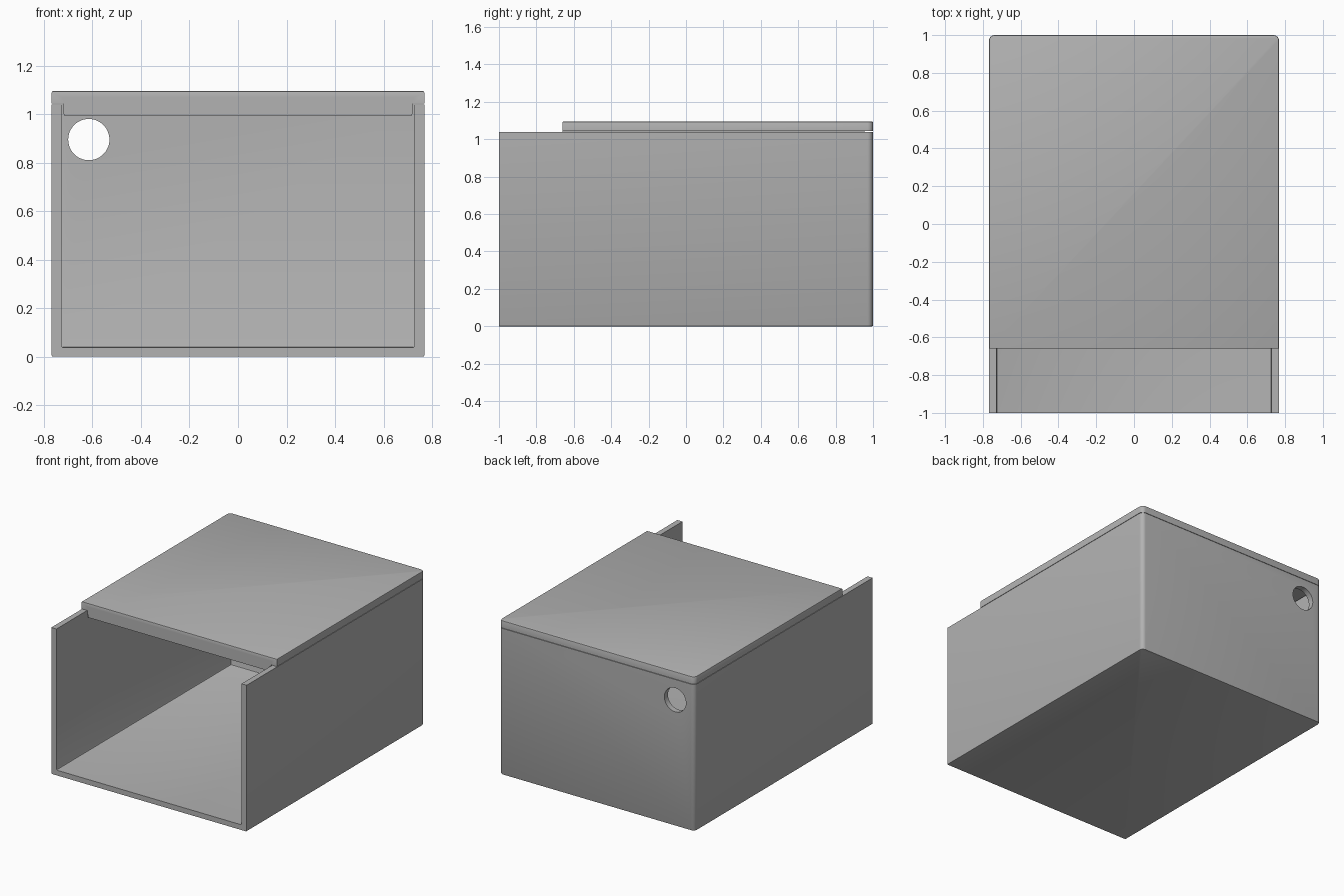
import bpy
import bmesh
from mathutils import Matrix, Vector

cube = bpy.data.objects.get("Cube")
if cube:
    bpy.data.objects.remove(cube, do_unlink=True)

grey = bpy.data.materials.new("plain grey")
grey.use_nodes = True
colour = (0.45, 0.45, 0.45, 1)
grey.diffuse_color = colour
grey.node_tree.nodes["Principled BSDF"].inputs["Base Color"].default_value = colour


def make_object(name, bm):
    mesh = bpy.data.meshes.new(name)
    bm.to_mesh(mesh)
    bm.free()
    mesh.materials.append(grey)
    obj = bpy.data.objects.new(name, mesh)
    bpy.context.collection.objects.link(obj)
    return obj


def box_mesh(low, high):
    low, high = Vector(low), Vector(high)
    bm = bmesh.new()
    bmesh.ops.create_cube(bm, size=1, matrix=Matrix.Translation((low + high) / 2)
                          @ Matrix.Diagonal((*(high - low), 1)))
    return bm


def bevel_where(bm, rule, width, segments):
    edges = [e for e in bm.edges if rule(*(v.co for v in e.verts))]
    bmesh.ops.bevel(bm, geom=edges, offset=width, segments=segments,
                    profile=0.5, affect='EDGES', clamp_overlap=True)


def upright_back(a, b):
    return abs(a.z - b.z) > 0.02 and min(a.y, b.y) > 0.9


def combine(obj, other, operation):
    # Apply a boolean and drop the helper
    mod = obj.modifiers.new("combine", 'BOOLEAN')
    mod.object, mod.operation, mod.solver = other, operation, 'EXACT'
    bpy.context.view_layer.objects.active = obj
    bpy.ops.object.modifier_apply(modifier=mod.name)
    bpy.data.objects.remove(other, do_unlink=True)


def smooth(obj):
    bpy.ops.object.select_all(action='DESELECT')
    obj.select_set(True)
    bpy.context.view_layer.objects.active = obj
    bpy.ops.object.shade_smooth_by_angle(angle=0.6)


half, wall, rim, lid_front = 0.768, 0.04, 1.04, -0.66

# Open-fronted case with rounded back corners
bm = box_mesh((-half, -1, 0), (half, 1, rim))
bevel_where(bm, upright_back, 0.03, 6)
bevel_where(bm, lambda a, b: max(a.z, b.z) < 0.001 and max(a.y, b.y) > -0.99, 0.006, 2)
case = make_object("case", bm)

# Interior, with a small fillet where the floor meets the walls
inner = half - wall
bm = box_mesh((-inner, -1.2, wall - 0.003), (inner, 1 - wall, 1.3))
bevel_where(bm, lambda a, b: max(a.z, b.z) < 0.1 and max(a.y, b.y) > 0, 0.01, 2)
combine(case, make_object("interior_cutter", bm), 'DIFFERENCE')

# Round cable hole in the back wall
bm = bmesh.new()
bmesh.ops.create_cone(bm, cap_ends=True, segments=48, radius1=0.085, radius2=0.085, depth=0.3,
                      matrix=Matrix.Translation((-0.615, 1, 0.895)) @ Matrix.Rotation(1.5707963, 4, 'X'))
combine(case, make_object("hole_cutter", bm), 'DIFFERENCE')
smooth(case)

# Lid plate
bm = box_mesh((-half, lid_front, rim + 0.003), (half, 1, 1.095))
bevel_where(bm, upright_back, 0.03, 6)
bevel_where(bm, lambda a, b: min(a.z, b.z) > 1.094, 0.006, 2)
lid = make_object("lid", bm)

# Tapered plug that fits between the walls
bm = box_mesh((-inner + 0.003, lid_front, 0.995), (inner - 0.003, 1 - wall - 0.003, 1.07))
for v in bm.verts:
    if v.co.z < 1:
        v.co.x *= 0.99
        if v.co.y > 0:
            v.co.y -= 0.007
combine(lid, make_object("lid_plug", bm), 'UNION')
smooth(lid)
